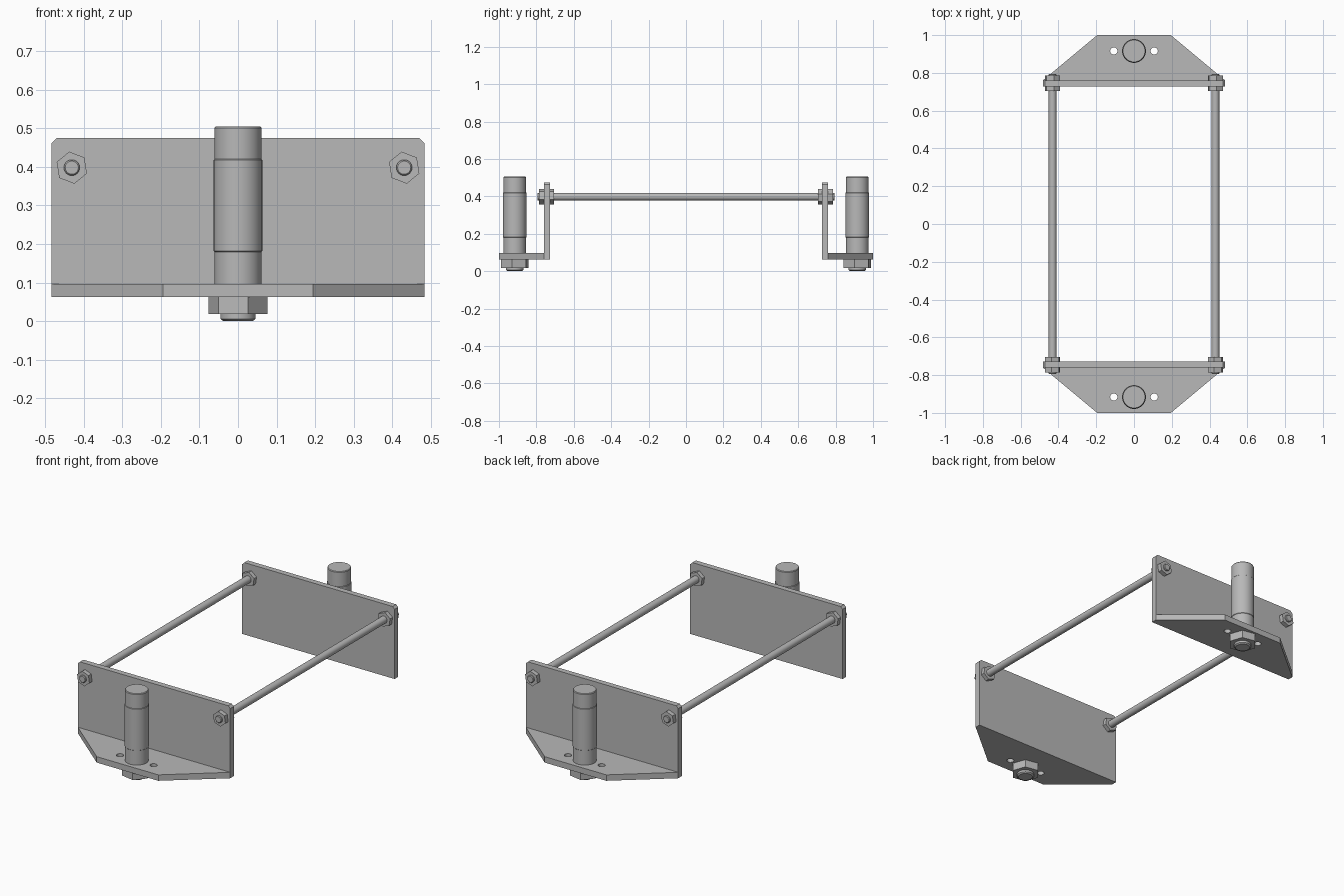
import bpy, bmesh, math
from mathutils import Matrix, Vector

cube = bpy.data.objects.get("Cube")
if cube:
    bpy.data.objects.remove(cube, do_unlink=True)

steel = bpy.data.materials.new("grey_steel")
steel.use_nodes = True
GREY = (0.48, 0.48, 0.48, 1)
steel.diffuse_color = GREY
steel.node_tree.nodes["Principled BSDF"].inputs["Base Color"].default_value = GREY

# Maps local z onto world +y, keeping x, with local y pointing up
ALONG_Y = Matrix(((1, 0, 0, 0), (0, 0, 1, 0), (0, 1, 0, 0), (0, 0, 0, 1)))


def finish(name, bm, matrix, smooth=False):
    bm.transform(matrix)
    bmesh.ops.recalc_face_normals(bm, faces=bm.faces)
    mesh = bpy.data.meshes.new(name)
    bm.to_mesh(mesh)
    bm.free()
    mesh.materials.append(steel)
    obj = bpy.data.objects.new(name, mesh)
    bpy.context.collection.objects.link(obj)
    if smooth:
        bpy.ops.object.select_all(action="DESELECT")
        bpy.context.view_layer.objects.active = obj
        obj.select_set(True)
        bpy.ops.object.shade_smooth_by_angle(angle=math.radians(30))
    return obj


def prism(name, outline, low, high, matrix=Matrix()):
    bm = bmesh.new()
    face = bm.faces.new([bm.verts.new((x, y, low)) for x, y in outline])
    geom = bmesh.ops.extrude_face_region(bm, geom=[face])["geom"]
    verts = [v for v in geom if isinstance(v, bmesh.types.BMVert)]
    bmesh.ops.translate(bm, verts=verts, vec=(0, 0, high - low))
    return finish(name, bm, matrix)


def lathe(name, profile, matrix=Matrix(), sides=48):
    """Closed turned part from (radius, height) points."""
    bm = bmesh.new()
    rings = []
    for r, z in profile:
        rings.append([bm.verts.new((r * math.cos(a), r * math.sin(a), z))
                      for a in (math.tau * i / sides for i in range(sides))])
    for a, b in zip(rings, rings[1:]):
        for i in range(sides):
            j = (i + 1) % sides
            bm.faces.new((a[i], a[j], b[j], b[i]))
    bm.faces.new(rings[0])
    bm.faces.new(rings[-1])
    return finish(name, bm, matrix, smooth=True)


def hexagon(radius, degrees):
    return [(radius * math.cos(math.radians(degrees + 60 * i)),
             radius * math.sin(math.radians(degrees + 60 * i))) for i in range(6)]


def cut_holes(obj, cutters):
    bpy.context.view_layer.objects.active = obj
    for cutter in cutters:
        mod = obj.modifiers.new("hole", "BOOLEAN")
        mod.operation = "DIFFERENCE"
        mod.solver = "EXACT"
        mod.object = cutter
        bpy.ops.object.modifier_apply(modifier=mod.name)
        bpy.data.objects.remove(cutter, do_unlink=True)


HALF, BASE, FLOOR, TOP = 0.483, 0.063, 0.097, 0.475
PLATE_OUT, PLATE_IN = -0.76, -0.728
PIN_Y, ROD_X, ROD_Z = -0.916, 0.431, 0.398
CHAMFER = 0.013

# The two end brackets are the same part turned half way round
for end, turn in (("front", 0), ("back", math.pi)):
    spin = Matrix.Rotation(turn, 4, "Z")

    # Upright plate with clipped top corners
    prism(end + "_upright_plate",
          [(-HALF, BASE), (HALF, BASE), (HALF, TOP - CHAMFER), (HALF - CHAMFER, TOP),
           (CHAMFER - HALF, TOP), (-HALF, TOP - CHAMFER)],
          PLATE_OUT, PLATE_IN, spin @ ALONG_Y)

    # Tapered flange with two small holes
    flange = prism(end + "_flange",
                   [(-0.195, -1), (0.195, -1), (HALF, PLATE_OUT), (-HALF, PLATE_OUT)],
                   BASE, FLOOR, spin)
    cut_holes(flange, [lathe("hole_cutter", [(0.019, 0), (0.019, 0.2)],
                             spin @ Matrix.Translation((x, PIN_Y, 0)), 32)
                       for x in (-0.107, 0.107)])

    # Standing pin, its threaded end and the nut under the flange
    at_pin = spin @ Matrix.Translation((0, PIN_Y, 0))
    lathe(end + "_pin", [(0.061, FLOOR), (0.061, 0.18), (0.063, 0.182), (0.063, 0.418),
                         (0.061, 0.42), (0.061, 0.501), (0.058, 0.505)], at_pin)
    lathe(end + "_pin_thread", [(0.038, 0), (0.046, 0.006), (0.046, FLOOR)], at_pin)
    prism(end + "_pin_nut", hexagon(0.0783, -10.6), 0.018, BASE, at_pin)

    # Nuts clamping the rods on both faces of the plate
    for side, x in (("right", -ROD_X), ("left", ROD_X)):
        at_rod = spin @ Matrix.Translation((x, 0, ROD_Z)) @ ALONG_Y
        prism(f"{end}_{side}_outer_nut", hexagon(0.042, 39), -0.785, PLATE_OUT, at_rod)
        prism(f"{end}_{side}_inner_nut", hexagon(0.042, 39), PLATE_IN, -0.705, at_rod)

# Long tie rods joining the brackets
for side, x in (("right", -ROD_X), ("left", ROD_X)):
    lathe(side + "_tie_rod",
          [(0.017, -0.795), (0.0205, -0.791), (0.0205, 0.791), (0.017, 0.795)],
          Matrix.Translation((x, 0, ROD_Z)) @ ALONG_Y, 32)
